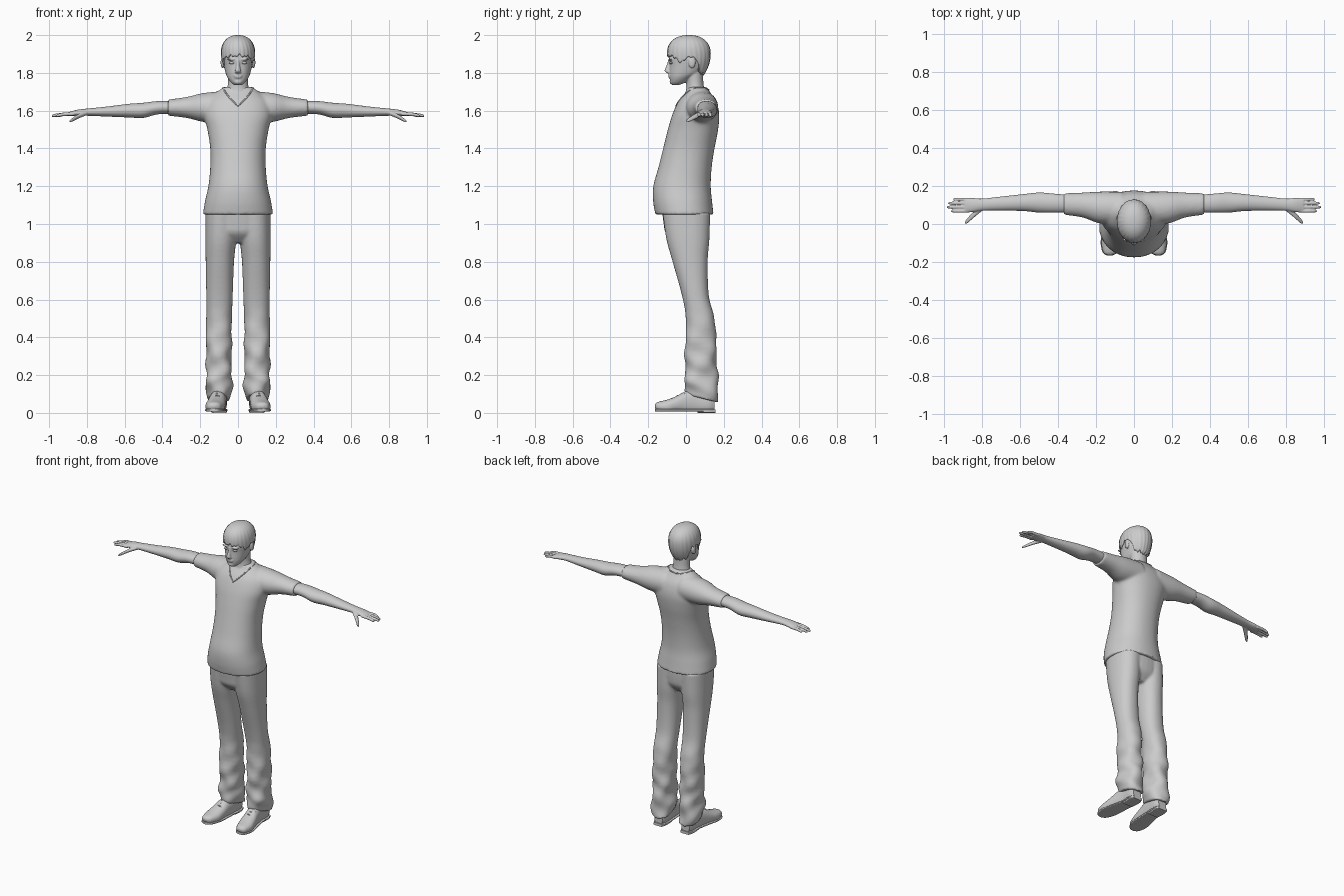
import bpy, bmesh, math
from mathutils import Vector, Matrix
from mathutils.bvhtree import BVHTree

cube = bpy.data.objects.get("Cube")
if cube:
    bpy.data.objects.remove(cube, do_unlink=True)

clay = bpy.data.materials.new("light grey")
clay.use_nodes = True
clay.diffuse_color = (0.6, 0.6, 0.6, 1)
clay.node_tree.nodes["Principled BSDF"].inputs["Base Color"].default_value = (0.6, 0.6, 0.6, 1)


def smooth_stations(stations, steps=6):
    """Catmull-Rom interpolation through a list of equal-length tuples."""
    result = []
    last = len(stations) - 1
    for i in range(last):
        p0, p1 = stations[max(i - 1, 0)], stations[i]
        p2, p3 = stations[i + 1], stations[min(i + 2, last)]
        for k in range(steps):
            t = k / steps
            result.append([b + t * (c - a) / 2
                           + t * t * (a - 2.5 * b + 2 * c - d / 2)
                           + t ** 3 * (1.5 * (b - c) + (d - a) / 2)
                           for a, b, c, d in zip(p0, p1, p2, p3)])
    result.append(list(stations[-1]))
    return result


def loft(bm, stations, axis="Z", side=1, power=2.0, warp=None, sides=32):
    """Skin oval rings (position, centre u, centre v, radius u, radius v)."""
    rings = []
    for pos, cu, cv, ru, rv in smooth_stations(stations):
        ring = []
        for k in range(sides):
            angle = math.tau * k / sides
            c, s = math.cos(angle), math.sin(angle)
            u = cu + ru * math.copysign(abs(c) ** (2 / power), c)
            v = cv + rv * math.copysign(abs(s) ** (2 / power), s)
            co = Vector({"X": (pos, u, v), "Y": (u, pos, v), "Z": (u, v, pos)}[axis])
            if warp:
                co = warp(co, angle)
            co.x *= side
            ring.append(bm.verts.new(co))
        rings.append(ring)
    for lower, upper in zip(rings, rings[1:]):
        for k in range(sides):
            n = (k + 1) % sides
            bm.faces.new((lower[k], lower[n], upper[n], upper[k]))
    bm.faces.new(rings[0][::-1])
    bm.faces.new(rings[-1])


def ball(bm, centre, size):
    matrix = Matrix.Translation(centre) @ Matrix.Diagonal((*size, 1))
    bmesh.ops.create_uvsphere(bm, u_segments=20, v_segments=12, radius=1, matrix=matrix)


def finish(bm, name, voxel=0, smoothing=4):
    """Turn the bmesh into an object; a voxel size melts its parts together."""
    bmesh.ops.recalc_face_normals(bm, faces=bm.faces)
    mesh = bpy.data.meshes.new(name)
    bm.to_mesh(mesh)
    bm.free()
    mesh.shade_smooth()
    mesh.materials.append(clay)
    obj = bpy.data.objects.new(name, mesh)
    bpy.context.scene.collection.objects.link(obj)
    if voxel:
        remesh = obj.modifiers.new("Fuse", "REMESH")
        remesh.mode = "VOXEL"
        remesh.voxel_size = voxel
        remesh.use_smooth_shade = True
        relax = obj.modifiers.new("Relax", "SMOOTH")
        relax.factor = 0.5
        relax.iterations = smoothing
    else:
        mesh.set_sharp_from_angle(angle=math.radians(50))
    return obj


# Shirt: torso and short sleeves
bm = bmesh.new()
loft(bm, [(1.05, 0, -.008, .186, .154), (1.12, 0, -.018, .175, .156), (1.2, 0, -.021, .157, .152),
          (1.3, 0, -.005, .147, .141), (1.4, 0, .015, .147, .136), (1.5, 0, .037, .162, .133),
          (1.58, 0, .052, .18, .124), (1.65, 0, .06, .165, .1), (1.7, 0, .063, .11, .063),
          (1.725, 0, .06, .075, .052)], power=2.2, sides=48)
for side in (1, -1):
    loft(bm, [(.06, .085, 1.62, .085, .085), (.18, .087, 1.617, .084, .077),
              (.27, .1, 1.617, .066, .056), (.37, .105, 1.616, .057, .043)], "X", side)
shirt = finish(bm, "shirt", voxel=.009, smoothing=5)

# V-neck collar snapped onto the shirt
bpy.context.view_layer.update()
surface = BVHTree.FromObject(shirt, bpy.context.evaluated_depsgraph_get())
half = [(0, -.06, 1.628), (.018, -.05, 1.643), (.036, -.035, 1.66), (.055, -.01, 1.68),
        (.072, .02, 1.705), (.078, .05, 1.715), (.068, .085, 1.715), (.04, .11, 1.712)]
path = half + [(0, .12, 1.71)] + [(-x, y, z) for x, y, z in half[:0:-1]]
curve = bpy.data.curves.new("collar", "CURVE")
curve.dimensions = "3D"
curve.bevel_depth = .004
spline = curve.splines.new("POLY")
spline.points.add(len(path) - 1)
spline.use_cyclic_u = True
for point, co in zip(spline.points, path):
    point.co = (*surface.find_nearest(Vector(co))[0], 1)
curve.materials.append(clay)
bpy.context.scene.collection.objects.link(bpy.data.objects.new("collar", curve))


# Trousers: pelvis and two legs with cloth folds and a hem dropping to the back
def folds(co, angle):
    amount = max(0, min(1, (.55 - co.z) / .3)) * .0045
    wave = amount * math.sin(co.z * 55 + angle * 2) + amount * math.sin(co.z * 31 - angle * 3)
    hem = max(0, (.2 - co.z) / .12) * .25 * (.07 - co.y)
    return co + Vector((math.cos(angle) * wave, math.sin(angle) * wave, hem))


bm = bmesh.new()
loft(bm, [(.9, 0, .01, .09, .07), (.95, 0, .005, .16, .112), (1.0, 0, .004, .17, .122),
          (1.08, 0, 0, .172, .128)], power=2.2)
for side in (1, -1):
    loft(bm, [(.08, .1, .088, .062, .084), (.15, .102, .081, .07, .09), (.22, .1, .08, .066, .085),
              (.35, .102, .078, .068, .083), (.5, .1, .075, .068, .076), (.62, .098, .05, .07, .071),
              (.8, .096, .022, .075, .093), (.92, .091, .01, .082, .114), (1.06, .086, .002, .086, .126)],
         "Z", side, 2.2, folds)
finish(bm, "trousers", voxel=.008)

# Arms with hands
for side, label in ((1, "left"), (-1, "right")):
    bm = bmesh.new()
    loft(bm, [(.3, .105, 1.617, .045, .033), (.42, .11, 1.616, .05, .035), (.5, .113, 1.602, .053, .04),
              (.58, .113, 1.6, .045, .036), (.7, .108, 1.595, .037, .026), (.8, .102, 1.592, .032, .019),
              (.85, .1, 1.588, .037, .017), (.895, .099, 1.582, .038, .011)], "X", side)
    for y, tip in ((.068, .965), (.089, .987), (.11, .98), (.13, .955)):
        loft(bm, [(.87, y, 1.582, .0085, .0095), (.92, y, 1.581, .0085, .0095),
                  (tip - .01, y, 1.574, .0075, .008), (tip, y, 1.572, .003, .003)], "X", side, sides=16)
    loft(bm, [(.8, .085, 1.588, .015, .012), (.845, .05, 1.57, .017, .012),
              (.88, .016, 1.55, .013, .009), (.893, .005, 1.543, .005, .004)], "X", side, sides=16)
    finish(bm, label + "_arm", voxel=.004, smoothing=3)


# Shoes: upper, sole, heel block and laces
def flat_bottom(co, angle):
    return Vector((co.x, co.y, max(co.z, .012)))


footprint = [(-.165, .128, .012), (-.15, .127, .034), (-.1, .122, .05), (-.05, .115, .049),
             (0, .108, .044), (.06, .101, .041), (.12, .1, .041), (.15, .1, .03)]
heights = [(.036, .008), (.034, .023), (.033, .037), (.045, .044),
           (.055, .06), (.06, .068), (.055, .06), (.05, .045)]
for side, label in ((1, "left"), (-1, "right")):
    bm = bmesh.new()
    loft(bm, [(y, x, z, w, h) for (y, x, w), (z, h) in zip(footprint, heights)],
         "Y", side, 2.3, flat_bottom)
    finish(bm, label + "_shoe")
    bm = bmesh.new()
    loft(bm, [(y, x, .014, w + .004, .007) for y, x, w in footprint], "Y", side, 4)
    loft(bm, [(.06, .1, .009, .038, .009), (.12, .1, .009, .042, .009),
              (.156, .1, .009, .032, .009)], "Y", side, 5)
    finish(bm, label + "_sole")
    bm = bmesh.new()
    for y, z in ((-.045, .092), (-.025, .101), (-.005, .111)):
        loft(bm, [(.085, y, z - .012, .004, .004), (.112, y, z, .004, .004),
                  (.138, y, z - .012, .004, .004)], "X", side, sides=8)
    finish(bm, label + "_laces")

# Head with neck, nose, brow, lips and ears
bm = bmesh.new()
loft(bm, [(1.6, 0, .045, .085, .085), (1.66, 0, .05, .075, .075), (1.7, 0, .05, .062, .052),
          (1.75, 0, .047, .053, .045), (1.83, 0, .04, .055, .05)])
loft(bm, [(1.736, 0, -.055, .02, .018), (1.75, 0, -.042, .038, .04), (1.775, 0, -.025, .056, .061),
          (1.8, 0, -.005, .066, .083), (1.84, 0, .01, .075, .097), (1.88, 0, .015, .08, .105),
          (1.93, 0, .015, .076, .1), (1.97, 0, .015, .055, .075), (1.988, 0, .015, .02, .03)], power=2.2)
loft(bm, [(1.795, 0, -.086, .012, .008), (1.805, 0, -.095, .017, .014), (1.815, 0, -.097, .014, .016),
          (1.845, 0, -.088, .009, .014), (1.87, 0, -.082, .009, .012)], sides=16)
for z, width in ((1.786, .024), (1.777, .02)):
    ball(bm, (0, -.085, z), (width, .009, .0055))
ball(bm, (0, -.073, 1.752), (.022, .014, .013))
for side in (1, -1):
    ball(bm, (side * .034, -.082, 1.872), (.025, .012, .006))
    ball(bm, (side * .083, .032, 1.855), (.009, .019, .031))
finish(bm, "head", voxel=.0045, smoothing=3)

# Eyes
bm = bmesh.new()
for side in (1, -1):
    ball(bm, (side * .033, -.078, 1.853), (.014, .011, .007))
finish(bm, "eyes")

# Hair: cap with a ragged fringe, sideburns and a lower nape
HAIRLINE = [(0, 1.892), (.9, 1.885), (1.15, 1.845), (1.4, 1.88), (1.95, 1.88), (2.2, 1.805), (3.2, 1.785)]


def hairline(angle):
    turn = min(angle, math.tau - angle)
    for (a, low), (b, high) in zip(HAIRLINE, HAIRLINE[1:]):
        if turn <= b:
            return low + (high - low) * (turn - a) / (b - a)


bm = bmesh.new()
columns, rows = 96, 22
grid = []
for row in range(rows):
    t = row / rows
    ring = []
    for k in range(columns):
        angle = math.tau * k / columns
        ragged = .011 * math.sin(angle * 17) * math.sin(angle * 5 + 1)
        start = hairline(angle) + ragged
        z = start + (2.0 - start) * math.sin(t * math.pi / 2)
        rise = (z - 1.9) / .1
        size = max(0, 1 - abs(rise) ** 2.3) ** (1 / 2.3) if rise > 0 else 1 - (rise / 2) ** 2
        size *= 1 + .015 * (1 - t) * math.sin(angle * 24 + t * 4)
        ring.append(bm.verts.new((.09 * size * math.sin(angle), .015 - .115 * size * math.cos(angle), z)))
    grid.append(ring)
for lower, upper in zip(grid, grid[1:]):
    for k in range(columns):
        n = (k + 1) % columns
        bm.faces.new((lower[k], lower[n], upper[n], upper[k]))
crown = bm.verts.new((0, .015, 2.0))
for k in range(columns):
    bm.faces.new((grid[-1][k], grid[-1][(k + 1) % columns], crown))
hair = finish(bm, "hair")
shell = hair.modifiers.new("Thickness", "SOLIDIFY")
shell.thickness = .009
shell.offset = -1
